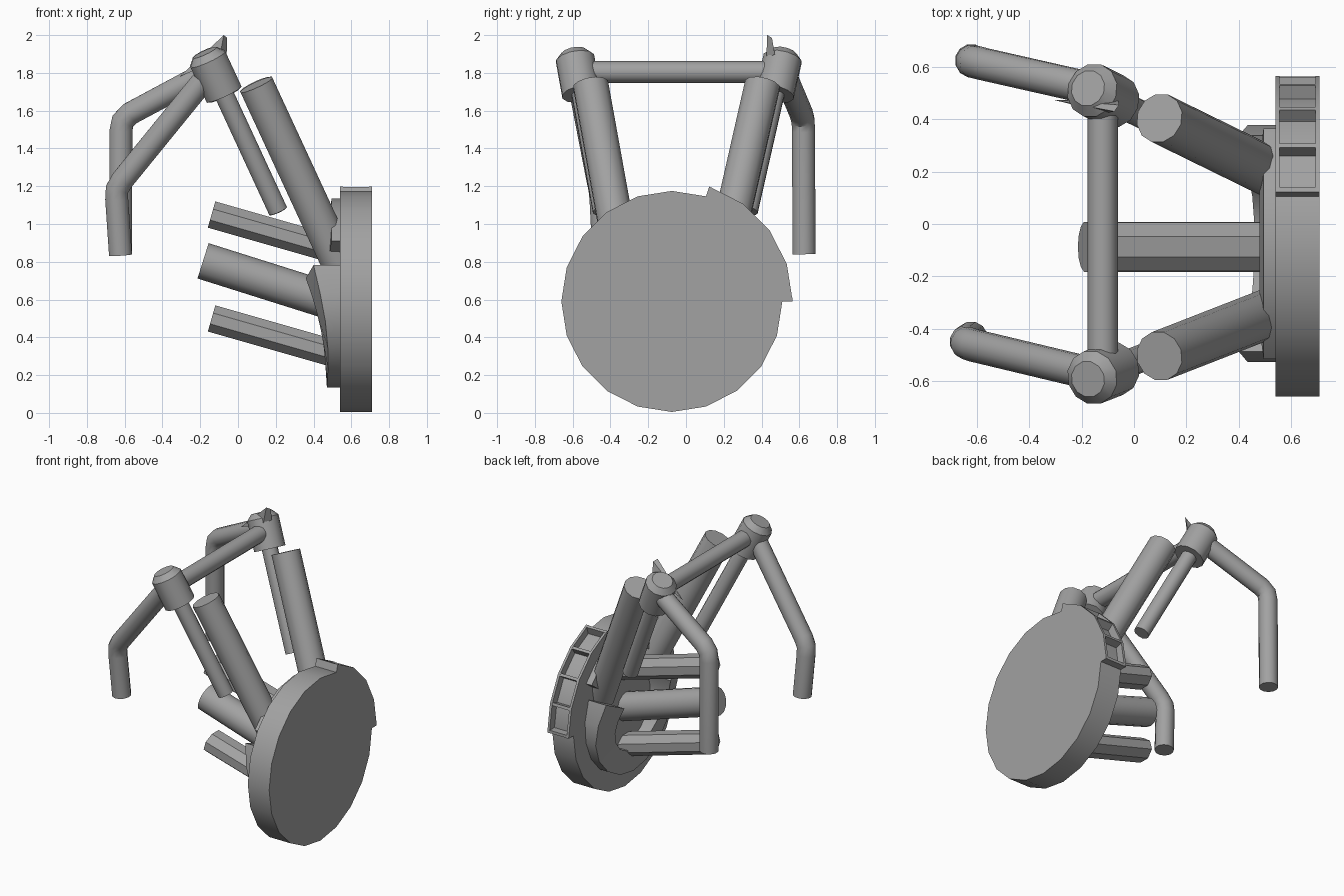
import bpy, bmesh, math
from mathutils import Vector

if "Cube" in bpy.data.objects:
    bpy.data.objects.remove(bpy.data.objects["Cube"])

CY, CZ = -0.075, 0.59          # centre of the round base
grey = bpy.data.materials.new("mid_grey")
grey.diffuse_color = (0.36, 0.36, 0.36, 1)
grey.use_nodes = True
grey.node_tree.nodes["Principled BSDF"].inputs["Base Color"].default_value = grey.diffuse_color


def finish(name, bm):
    bmesh.ops.recalc_face_normals(bm, faces=bm.faces)
    me = bpy.data.meshes.new(name)
    bm.to_mesh(me)
    bm.free()
    me.materials.append(grey)
    ob = bpy.data.objects.new(name, me)
    bpy.context.collection.objects.link(ob)
    bpy.ops.object.select_all(action='DESELECT')
    ob.select_set(True)
    bpy.context.view_layer.objects.active = ob
    bpy.ops.object.shade_smooth_by_angle(angle=math.radians(35))
    return ob


def tube(name, pts, radii, n=12, flat=1.0):
    """Capped tube along points; radii per point; flat squashes its height."""
    bm = bmesh.new()
    pts = [Vector(p) for p in pts]
    rings = []
    for i, p in enumerate(pts):
        d1 = (p - pts[i - 1]).normalized() if i else (pts[1] - p).normalized()
        d2 = (pts[i + 1] - p).normalized() if i < len(pts) - 1 else d1
        t = (d1 + d2).normalized()
        side = t.cross(Vector((0, 1, 0))).normalized()
        up = side.cross(t).normalized()
        ring = []
        for k in range(n):
            a = 2 * math.pi * (k + 0.5) / n
            ring.append(bm.verts.new(p + radii[i] * (math.cos(a) * up + flat * math.sin(a) * side)))
        rings.append(ring)
    for r, s in zip(rings, rings[1:]):
        for k in range(n):
            bm.faces.new((r[k], r[(k + 1) % n], s[(k + 1) % n], s[k]))
    bm.faces.new(rings[0])
    bm.faces.new(rings[-1])
    return finish(name, bm)


def arc(name, r0, r1, front, back, a0, a1, n):
    """Ring sector around the x axis; front(r, z) gives its front x."""
    bm = bmesh.new()
    secs = []
    for i in range(n + 1):
        a = math.radians(a0 + (a1 - a0) * i / n)
        sec = []
        for r, is_front in ((r0, 1), (r1, 1), (r1, 0), (r0, 0)):
            z = CZ + r * math.sin(a)
            x = front(r, z) if is_front else back
            sec.append(bm.verts.new((x, CY + r * math.cos(a), z)))
        secs.append(sec)
    for s, t in zip(secs, secs[1:]):
        for k in range(4):
            bm.faces.new((s[k], s[(k + 1) % 4], t[(k + 1) % 4], t[k]))
    bm.faces.new(secs[0])
    bm.faces.new(secs[-1])
    return finish(name, bm)


# Round base, 20 sides
bm = bmesh.new()
ends = [[bm.verts.new((x, CY + 0.585 * math.cos(k * math.pi / 10), CZ + 0.585 * math.sin(k * math.pi / 10)))
         for k in range(20)] for x in (0.54, 0.71)]
for k in range(20):
    j = (k + 1) % 20
    bm.faces.new((ends[0][k], ends[0][j], ends[1][j], ends[1][k]))
for e in ends:
    bm.faces.new(e)
finish("round_base", bm)

# Pocketed rack on the rim: two side rails and five dividers
for x0, x1 in ((0.54, 0.557), (0.693, 0.71)):
    arc("rack_rail", 0.57, 0.64, lambda r, z, x=x0: x, x1, 0, 72, 4)
for i in range(5):
    a = min(max(18 * i, 0.9), 71.1)
    arc("rack_divider", 0.57, 0.638, lambda r, z: 0.545, 0.705, a - 0.9, a + 0.9, 1)


# Lower collar that rises into two horns, and thin upper collar
def horn_front(r, z):
    t = min(max((z - 0.13) / 0.63, 0), 1)
    return 0.47 - 0.13 * t * t + (0.06 * t if r > 0.4 else 0)


arc("horned_collar", 0.29, 0.455, horn_front, 0.545, 155, 385, 12)
arc("upper_collar", 0.40, 0.545, lambda r, z: 0.48 if r < 0.5 else 0.495, 0.545, 36, 144, 6)

# Three slanted pegs
tube("middle_peg", [(-0.185, -0.087, 0.805), (0.56, -0.087, 0.57)], [0.098] * 2, 14)
for z in (1.05, 0.50):
    tube("flat_peg", [(-0.14, -0.087, z), (0.56, -0.087, z - 0.20)], [0.1] * 2, 8, 0.78)

# Pillar, sleeve and rod on each side
for name, y_pillar, y_sleeve, slope in (("left", 0.405, 0.515, -0.49), ("right", -0.505, -0.59, 0.39)):
    def along(start, dx):
        return Vector(start) + dx * Vector((1, slope, -2.16))
    tube(name + "_pillar", [(0.097, y_pillar, 1.737), along((0.097, y_pillar, 1.737), 0.46)], [0.096] * 2)
    top = (-0.168, y_sleeve, 1.89)
    tube(name + "_sleeve", [along(top, -0.008), along(top, 0.008), along(top, 0.093)], [0.07, 0.105, 0.105])
    tube(name + "_rod", [along(top, 0.05), along(top, 0.38)], [0.053] * 2)

# Crossbar between the sleeves
bm = bmesh.new()
bars = [[bm.verts.new((-0.12 + 0.058 * math.cos(k * math.pi / 6), y, 1.805 + 0.058 * math.sin(k * math.pi / 6)))
         for k in range(12)] for y in (-0.53, 0.47)]
for k in range(12):
    j = (k + 1) % 12
    bm.faces.new((bars[0][k], bars[0][j], bars[1][j], bars[1][k]))
for b in bars:
    bm.faces.new(b)
finish("crossbar", bm)

# Bent handle arms
tube("left_arm", [(-0.15, 0.515, 1.81), (-0.57, 0.61, 1.585), (-0.61, 0.62, 1.545), (-0.62, 0.622, 1.49),
                  (-0.622, 0.625, 0.84)], [0.063] * 5)
tube("right_arm", [(-0.15, -0.575, 1.80), (-0.61, -0.465, 1.235), (-0.64, -0.455, 1.185), (-0.642, -0.45, 1.13),
                   (-0.622, -0.435, 0.835)], [0.063] * 5)

# Small spike on the left sleeve
bm = bmesh.new()
v = [bm.verts.new(p) for p in ((-0.31, 0.475, 1.78), (-0.10, 0.425, 1.87), (-0.06, 0.47, 1.90),
                               (-0.075, 0.43, 2.0), (-0.057, 0.455, 1.985))]
for f in ((0, 1, 3), (0, 3, 4), (0, 4, 2), (0, 2, 1), (1, 2, 4, 3)):
    bm.faces.new([v[i] for i in f])
finish("spike", bm)
